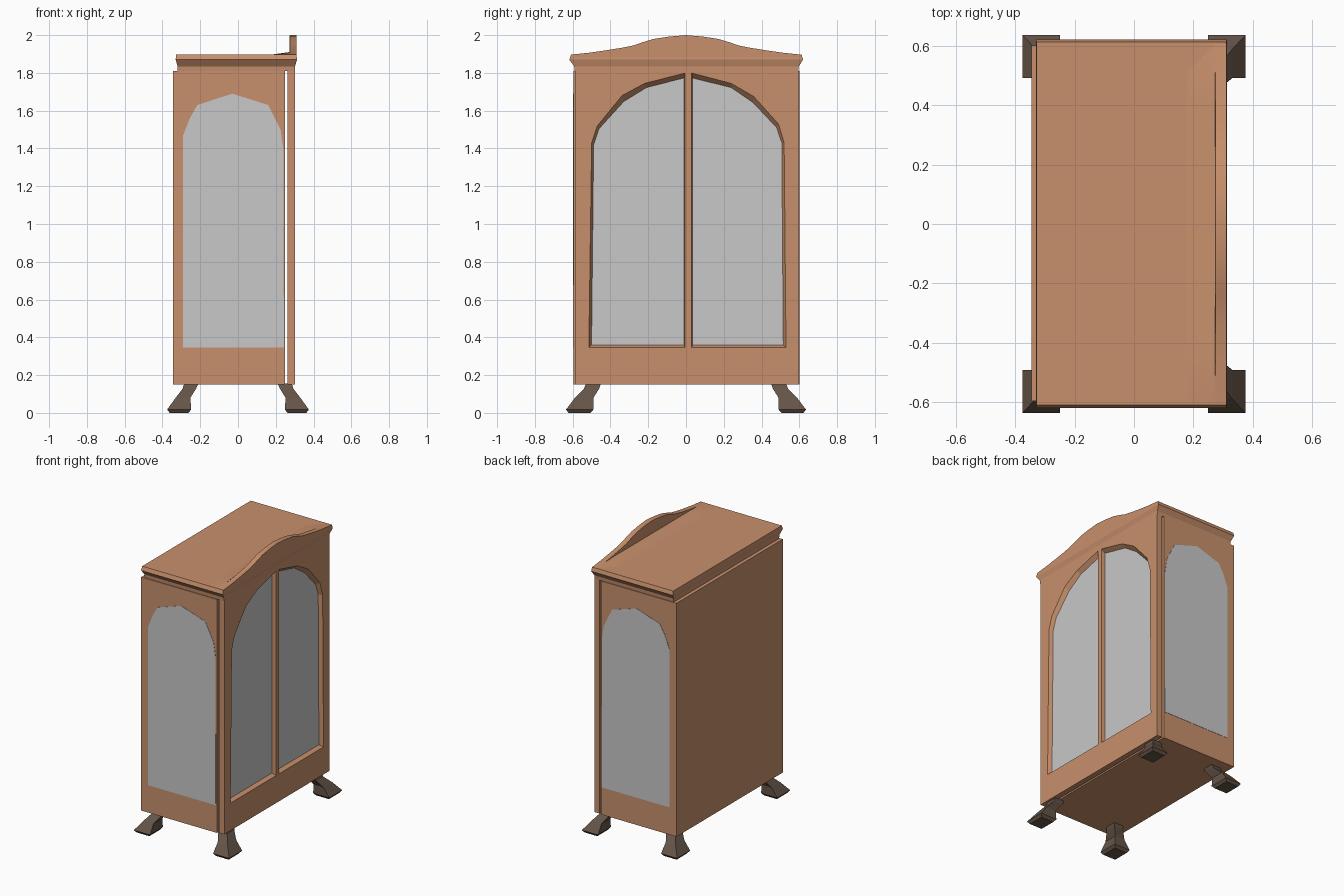
import bpy, bmesh

cube = bpy.data.objects.get("Cube")
if cube:
    bpy.data.objects.remove(cube, do_unlink=True)


def material(name, rgb):
    m = bpy.data.materials.new(name)
    m.use_nodes = True
    m.diffuse_color = (*rgb, 1)
    m.node_tree.nodes["Principled BSDF"].inputs["Base Color"].default_value = (*rgb, 1)
    return m


wood = material("warm wood", (0.58, 0.28, 0.15))
dark = material("dark wood", (0.13, 0.09, 0.065))
glass = material("grey glass", (0.58, 0.58, 0.58))


def loft(name, rings, mat):
    """Skin a list of matching point rings and cap both ends."""
    bm = bmesh.new()
    loops = [[bm.verts.new(p) for p in ring] for ring in rings]
    n = len(loops[0])
    for a, b in zip(loops, loops[1:]):
        for i in range(n):
            j = (i + 1) % n
            bm.faces.new((a[i], a[j], b[j], b[i]))
    bm.faces.new(loops[0])
    bm.faces.new(loops[-1])
    bmesh.ops.recalc_face_normals(bm, faces=bm.faces)
    mesh = bpy.data.meshes.new(name)
    bm.to_mesh(mesh)
    bm.free()
    mesh.materials.append(mat)
    obj = bpy.data.objects.new(name, mesh)
    bpy.context.collection.objects.link(obj)
    return obj


def rect(x0, x1, y0, y1, z):
    return [(x0, y0, z), (x1, y0, z), (x1, y1, z), (x0, y1, z)]


def smooth(obj):
    bpy.ops.object.select_all(action='DESELECT')
    obj.select_set(True)
    bpy.context.view_layer.objects.active = obj
    bpy.ops.object.shade_smooth_by_angle(angle=0.5)


def cut(obj, cutter):
    mod = obj.modifiers.new("opening", 'BOOLEAN')
    mod.operation = 'DIFFERENCE'
    mod.solver = 'EXACT'
    mod.object = cutter
    bpy.ops.object.select_all(action='DESELECT')
    obj.select_set(True)
    bpy.context.view_layer.objects.active = obj
    bpy.ops.object.modifier_apply(modifier=mod.name)
    bpy.data.objects.remove(cutter, do_unlink=True)


# Carcass, with a narrow open gap before the door panel
loft("carcass", [rect(-0.345, 0.25, -0.595, 0.6, z) for z in (0.15, 1.81)], wood)

# Door panel with two arched, bevelled openings and recessed glass
doors = loft("door_panel", [rect(0.262, 0.302, -0.585, 0.595, z) for z in (0.15, 1.835)], wood)
left_outer = [(-0.005, 0.345), (-0.515, 0.345), (-0.5, 1.43), (-0.47, 1.52),
              (-0.34, 1.68), (-0.22, 1.745), (-0.005, 1.8)]
left_inner = [(-0.011, 0.36), (-0.5, 0.36), (-0.489, 1.42), (-0.46, 1.505),
              (-0.33, 1.648), (-0.21, 1.722), (-0.011, 1.773)]
right_outer = [(0.03, 0.345), (0.53, 0.345), (0.52, 1.43), (0.49, 1.53),
               (0.36, 1.675), (0.24, 1.745), (0.03, 1.8)]
right_inner = [(0.035, 0.36), (0.515, 0.36), (0.507, 1.43), (0.48, 1.51),
               (0.355, 1.643), (0.24, 1.722), (0.035, 1.773)]
for side, outer, inner in (("front", left_outer, left_inner), ("back", right_outer, right_inner)):
    cutter = loft("cutter", [[(0.303, y, z) for y, z in outer],
                             [(0.274, y, z) for y, z in inner]], wood)
    cut(doors, cutter)
    loft(side + "_door_glass", [[(x, y, z) for y, z in inner] for x in (0.272, 0.276)], glass)

# Arched glass on both ends of the carcass
end_arch = [(-0.29, 0.345), (-0.29, 1.47), (-0.255, 1.56), (-0.215, 1.63), (-0.03, 1.69),
            (0.16, 1.63), (0.225, 1.5), (0.24, 1.4), (0.243, 0.345)]
for side, y in (("front", -0.595), ("back", 0.6)):
    loft(side + "_end_glass", [[(x, y + d, z) for x, z in end_arch] for d in (-0.002, 0.002)], glass)

# Flared cornice with a flat top slab
loft("cornice", [rect(-0.32, 0.302, -0.59, 0.595, 1.81),
                 rect(-0.32, 0.302, -0.592, 0.597, 1.835),
                 rect(-0.33, 0.312, -0.618, 0.62, 1.87),
                 rect(-0.328, 0.31, -0.608, 0.612, 1.897)], wood)

# Wavy crest along the door side, sweeping down into the top
half = [(0, 2.0), (0.09, 1.992), (0.17, 1.98), (0.23, 1.962), (0.28, 1.945), (0.34, 1.933),
        (0.42, 1.92), (0.51, 1.907), (0.605, 1.897)]
wave = [(-y, z) for y, z in reversed(half[1:])] + half
crest = loft("crest", [[(0.17, y, 1.893), (0.17, y, 1.896), (0.272, y, min(z, 1.91)),
                        (0.274, y, z), (0.311, y, z), (0.311, y, 1.875)] for y, z in wave], wood)
smooth(crest)

# Splayed feet: each section is inner x, outer x, inner y, outer y, height
sections = [(0.262, 0.362, 0.505, 0.622, 0), (0.248, 0.375, 0.49, 0.635, 0.018),
            (0.252, 0.33, 0.49, 0.588, 0.08), (0.222, 0.293, 0.46, 0.54, 0.128),
            (0.21, 0.285, 0.45, 0.53, 0.155)]
for sx, side in ((1, "left"), (-1, "right")):
    for sy, end in ((-1, "front"), (1, "back")):
        loft(f"{end}_{side}_foot", [rect(a * sx, b * sx, c * sy, d * sy, z)
                                    for a, b, c, d, z in sections], dark)
